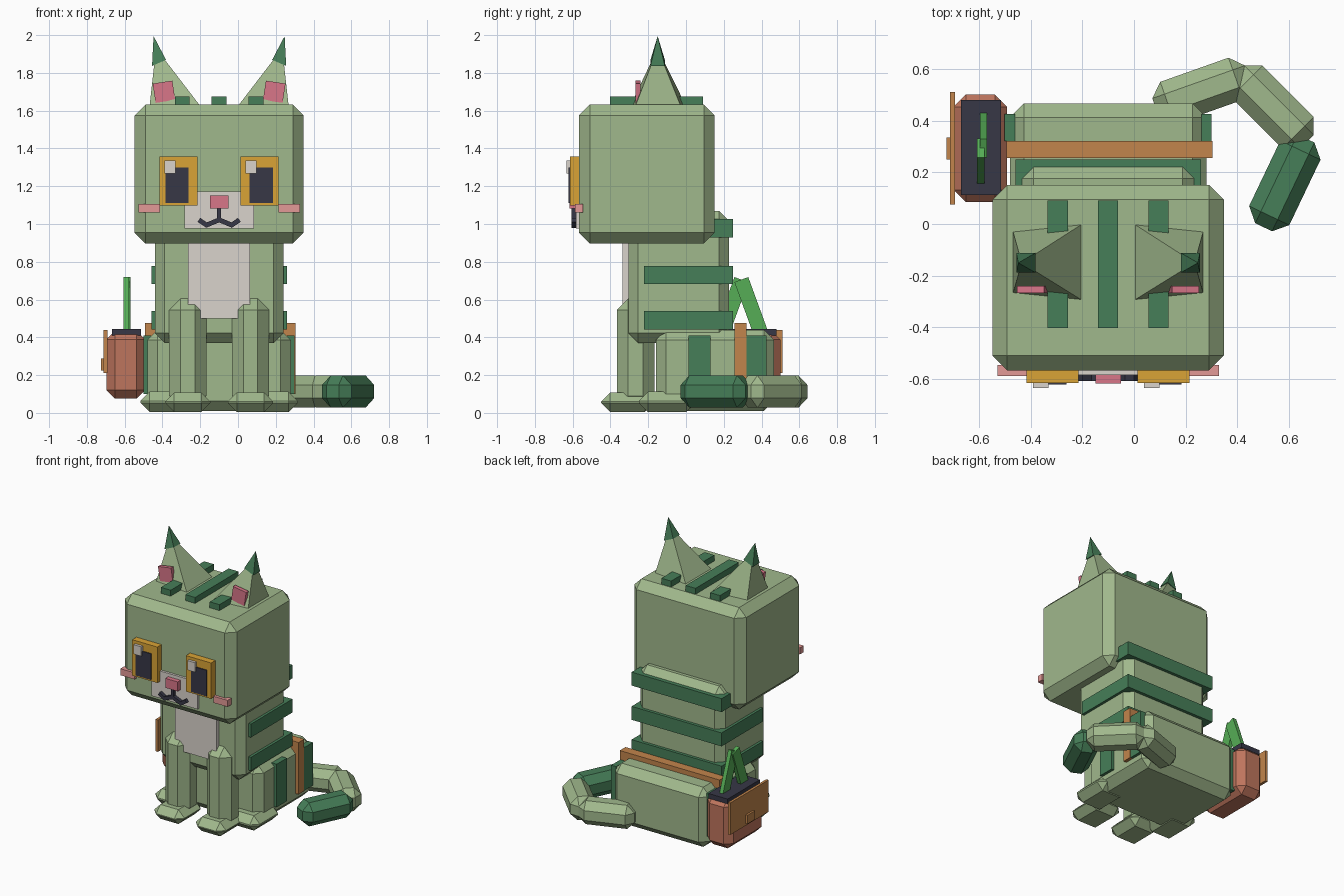
import bpy, bmesh, math
from mathutils import Matrix, Vector

if "Cube" in bpy.data.objects:
    bpy.data.objects.remove(bpy.data.objects["Cube"])

CX = -0.1  # symmetry plane of the animal


def material(name, rgb):
    lin = [(c / 255 / 12.92) if c < 11 else ((c / 255 + 0.055) / 1.055) ** 2.4 for c in rgb]
    m = bpy.data.materials.new(name)
    m.diffuse_color = (*lin, 1)
    m.use_nodes = True
    m.node_tree.nodes["Principled BSDF"].inputs["Base Color"].default_value = m.diffuse_color
    return m


FUR = material("sage fur", (160, 184, 140))
STRIPE = material("dark green", (70, 126, 88))
CREAM = material("pale cream", (218, 212, 204))
AMBER = material("amber", (218, 164, 54))
DARK = material("near black", (55, 55, 70))
ROSE = material("rose pink", (216, 118, 137))
BLUSH = material("blush pink", (228, 154, 151))
BAG = material("terracotta", (190, 117, 93))
STRAP = material("strap brown", (194, 133, 76))
LEAF = material("leaf green", (86, 174, 86))


def finish(name, bm, mat):
    bmesh.ops.recalc_face_normals(bm, faces=bm.faces[:])
    me = bpy.data.meshes.new(name)
    bm.to_mesh(me)
    bm.free()
    me.materials.append(mat)
    ob = bpy.data.objects.new(name, me)
    bpy.context.collection.objects.link(ob)
    return ob


def block(name, mat, x, y, z, bevel=0, rot=None):
    """Box from three (min, max) ranges, chamfered, optionally turned (angle, axis)."""
    bm = bmesh.new()
    bmesh.ops.create_cube(bm, size=1)
    bmesh.ops.scale(bm, vec=[r[1] - r[0] for r in (x, y, z)], verts=bm.verts[:])
    if bevel:
        bmesh.ops.bevel(bm, geom=bm.edges[:], offset=bevel, segments=1,
                        affect='EDGES', profile=0.5)
    if rot:
        bmesh.ops.rotate(bm, cent=(0, 0, 0), matrix=Matrix.Rotation(rot[0], 3, rot[1]), verts=bm.verts[:])
    bmesh.ops.translate(bm, vec=[sum(r) / 2 for r in (x, y, z)], verts=bm.verts[:])
    return finish(name, bm, mat)


def around(c, size):
    return (c - size / 2, c + size / 2)


def pair(s, a, b):
    """x range at distance a..b from the symmetry plane, on side s."""
    return tuple(sorted((CX + s * a, CX + s * b)))


def pyramid(name, mat, base, apex):
    bm = bmesh.new()
    vs = [bm.verts.new(p) for p in base]
    top = bm.verts.new(apex)
    bm.faces.new(vs)
    for i in range(len(vs)):
        bm.faces.new((vs[i], vs[(i + 1) % len(vs)], top))
    return finish(name, bm, mat)


# body masses
block("head", FUR, (-0.547, 0.347), (-0.566, 0.151), (0.897, 1.632), 0.057)
block("torso", FUR, (-0.44, 0.24), (-0.305, 0.228), (0.37, 1.07), 0.052)
block("hindquarters", FUR, (-0.48, 0.28), (-0.16, 0.466), (0.01, 0.44), 0.054)
block("chest_bib", CREAM, (-0.265, 0.063), (-0.337, -0.28), (0.5, 0.93))

# torso stripes wrapping sides and back
for i, z in enumerate((0.49, 0.73, 0.977)):
    block(f"torso_stripe_{i}", STRIPE, (-0.459, 0.259), (-0.222, 0.25), around(z, 0.097))

# head stripes
for i, x in enumerate((-0.295, CX, 0.095)):
    block(f"head_stripe_{i}", STRIPE, around(x, 0.078), (-0.402, 0.09), (1.6, 1.675))

for s, side in ((-1, "left"), (1, "right")):
    # legs and paws
    block(f"front_leg_{side}", FUR, pair(s, 0.068, 0.264), (-0.366, -0.168), (0.03, 0.605), 0.06)
    block(f"front_paw_{side}", FUR, pair(s, 0.046, 0.286), (-0.45, -0.17), (0.005, 0.108), 0.048)
    block(f"hind_paw_{side}", FUR, pair(s, 0.176, 0.416), (-0.25, 0.05), (0.005, 0.112), 0.048)

    # hindquarter stripes
    for n, y in (("front", (0.013, 0.13)), ("rear", (0.32, 0.425))):
        block(f"hip_stripe_{n}_{side}", STRIPE, pair(s, 0.36, 0.4), y, (0.1, 0.41))

    # ears with dark tips and pink insides
    base = [(CX + s * a, y, 1.625) for a, y in
            ((0.368, -0.028), (0.368, -0.268), (0.1, -0.295), (0.1, 0.0))]
    pyramid(f"ear_{side}", FUR, base, (CX + s * 0.334, -0.15, 1.93))
    t = Vector((CX + s * 0.318, -0.15, 1.853))
    tip = [t + Vector((s * a, b, -0.016 * a / 0.037)) for a, b in
           ((0.037, 0.038), (0.037, -0.038), (-0.037, -0.038), (-0.037, 0.038))]
    pyramid(f"ear_tip_{side}", STRIPE, tip, (CX + s * 0.347, -0.15, 1.995))
    block(f"inner_ear_{side}", ROSE, around(CX + s * 0.292, 0.105), (-0.267, -0.24),
          around(1.7, 0.103), rot=(s * 0.15, 'Y'))

    # eyes
    block(f"eye_{side}", AMBER, pair(s, 0.114, 0.315), (-0.614, -0.55), (1.098, 1.357))
    block(f"pupil_{side}", DARK, pair(s, 0.161, 0.284), (-0.621, -0.60), (1.11, 1.298))
    hx = CX + s * 0.215 + (-0.045 if s < 0 else -0.046)
    block(f"eye_glint_{side}", CREAM, around(hx, 0.06), (-0.633, -0.60), (1.267, 1.335))

    # cheeks
    block(f"cheek_{side}", BLUSH, pair(s, 0.314, 0.428), (-0.587, -0.545), (1.06, 1.107))

    # mouth curve, two strokes per side
    for n, a, b in (("inner", (0.0, 1.022), (0.07, 0.993)), ("outer", (0.06, 0.99), (0.107, 1.022))):
        dx, dz = b[0] - a[0], b[1] - a[1]
        block(f"mouth_{n}_{side}", DARK, around(CX + s * (a[0] + b[0]) / 2, math.hypot(dx, dz)),
              (-0.607, -0.575), around((a[1] + b[1]) / 2, 0.025), rot=(-s * math.atan2(dz, dx), 'Y'))

# muzzle and nose
block("muzzle", CREAM, (-0.283, 0.085), (-0.583, -0.55), (0.976, 1.173))
block("nose", ROSE, (-0.148, -0.05), (-0.616, -0.57), (1.082, 1.15))
block("mouth_centre", DARK, around(CX, 0.02), (-0.607, -0.575), (1.012, 1.09))

# tail: three chamfered links curling round the right side
for name, mat, x, y, ang in (("tail_base", FUR, 0.262, 0.515, 19.5),
                             ("tail_middle", FUR, 0.535, 0.452, -45),
                             ("tail_tip", STRIPE, 0.583, 0.159, 64.5)):
    block(name, mat, around(x, 0.38), around(y, 0.172), around(0.113, 0.17), 0.05,
          (math.radians(ang), 'Z'))

# strap over the hindquarters and the side bag
block("bag_strap", STRAP, (-0.493, 0.304), (0.256, 0.321), (0.1, 0.475))
block("bag", BAG, (-0.697, -0.49), (0.085, 0.5), (0.075, 0.435), 0.047)
block("bag_opening", DARK, (-0.668, -0.514), (0.112, 0.48), (0.41, 0.445))
block("bag_flap", STRAP, (-0.711, -0.692), (0.075, 0.511), (0.21, 0.44))
block("bag_clasp", STRAP, (-0.725, -0.705), (0.25, 0.335), (0.225, 0.288))

# two crossed leaves in the bag
for s, x in ((1, -0.582), (-1, -0.592)):
    block(f"leaf_{'rear' if s > 0 else 'front'}", LEAF, around(x, 0.028),
          around(0.293 + s * 0.053, 0.078), around(0.56, 0.31), rot=(s * 0.35, 'X'))
